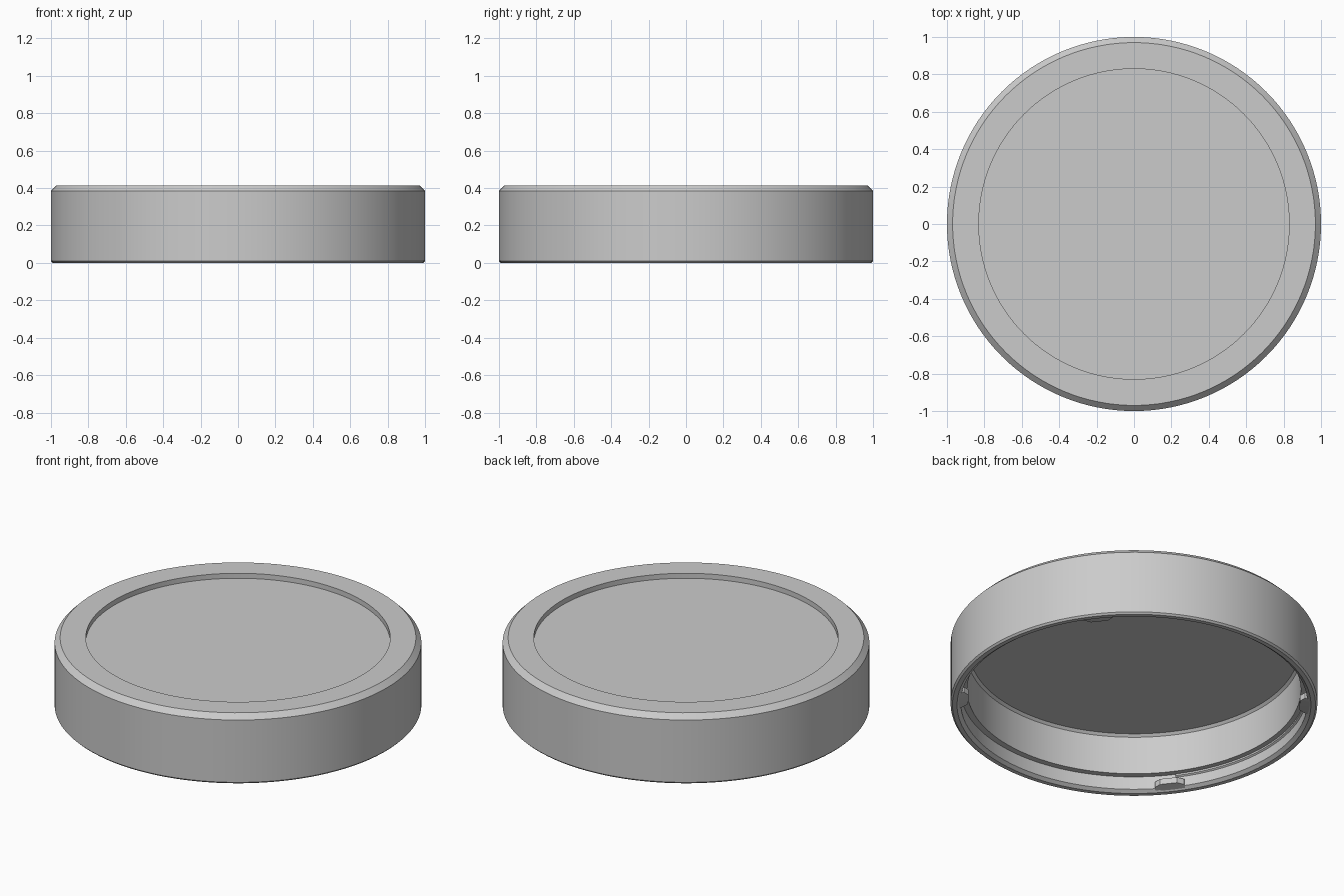
import bpy, bmesh, math

cube = bpy.data.objects.get("Cube")
if cube:
    bpy.data.objects.remove(cube, do_unlink=True)

grey = bpy.data.materials.new("plain grey")
grey.use_nodes = True
colour = (0.6, 0.6, 0.6, 1)
grey.diffuse_color = colour
grey.node_tree.nodes["Principled BSDF"].inputs["Base Color"].default_value = colour


def finish(bm, name):
    bmesh.ops.recalc_face_normals(bm, faces=bm.faces)
    mesh = bpy.data.meshes.new(name)
    bm.to_mesh(mesh)
    bm.free()
    obj = bpy.data.objects.new(name, mesh)
    bpy.context.collection.objects.link(obj)
    mesh.materials.append(grey)
    bpy.ops.object.select_all(action="DESELECT")
    obj.select_set(True)
    bpy.context.view_layer.objects.active = obj
    bpy.ops.object.shade_smooth_by_angle(angle=math.radians(25))


def ring_point(bm, radius, angle, z):
    return bm.verts.new((radius * math.cos(angle), radius * math.sin(angle), z))


def revolve(name, profile, sides=128):
    """Closed body from (radius, z) rings, capped flat at both ends."""
    bm = bmesh.new()
    rings = [[ring_point(bm, r, math.tau * i / sides, z) for i in range(sides)]
             for r, z in profile]
    for a, b in zip(rings, rings[1:]):
        for i in range(sides):
            j = (i + 1) % sides
            bm.faces.new((a[i], a[j], b[j], b[i]))
    bm.faces.new(rings[0])
    bm.faces.new(rings[-1])
    finish(bm, name)


def arc_bar(name, centre, stations, outer, low, high):
    """Bar on the inner wall; stations are (degrees from centre, inner radius)."""
    bm = bmesh.new()
    sections = []
    for degrees, inner in stations:
        a = math.radians(centre + degrees)
        sections.append([ring_point(bm, outer, a, low), ring_point(bm, inner, a, low + 0.01),
                         ring_point(bm, inner, a, high - 0.01), ring_point(bm, outer, a, high)])
    for a, b in zip(sections, sections[1:]):
        for i in range(4):
            j = (i + 1) % 4
            bm.faces.new((a[i], a[j], b[j], b[i]))
    bm.faces.new(sections[0])
    bm.faces.new(sections[-1])
    finish(bm, name)


# Lid shell: recessed top, chamfered rim, outer wall, lip, stepped hollow
revolve("lid_shell", [
    (0.83, 0.385), (0.83, 0.415), (0.97, 0.415), (1.0, 0.385),
    (1.0, 0.01), (0.99, 0.0), (0.965, 0.0), (0.945, 0.015),
    (0.945, 0.093), (0.91, 0.093), (0.91, 0.322), (0.896, 0.336),
])

# Two guide tracks on opposite sides, each with a locking lug at both ends
for side, middle in (("left", 0), ("right", 180)):
    track = [(d, 0.936) for d in range(-36, 37, 3)]
    arc_bar(f"guide_track_{side}", middle, track, 0.95, 0.07, 0.1)
    for end, offset in (("front", -38), ("back", 38)):
        if side == "right":
            offset = -offset
        arc_bar(f"locking_lug_{side}_{end}", middle + offset,
                [(-5, 0.935), (-3, 0.905), (3, 0.905), (5, 0.935)], 0.96, 0.006, 0.06)
